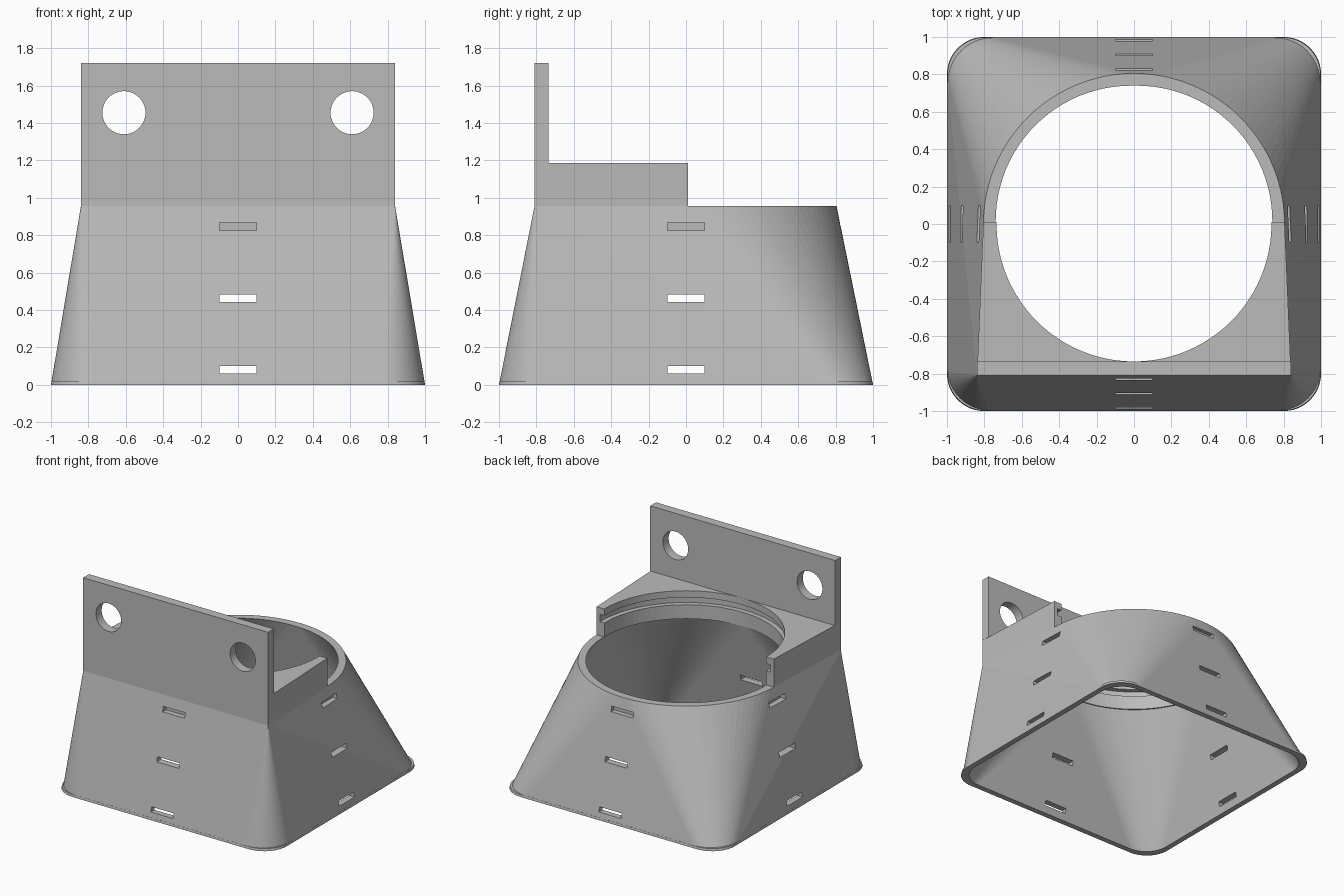
import bpy, bmesh
from math import sin, cos, pi
from mathutils import Matrix

if "Cube" in bpy.data.objects:
    bpy.data.objects.remove(bpy.data.objects["Cube"], do_unlink=True)

SEG = 96                # segments in a full circle
DECK = 0.955            # top of the tapered shell
SHELF = 1.185           # top of the half collar
TOP = 1.72              # top of the mounting plate
BORE, RIM = 0.735, 0.805
FRONT, SIDE = -0.81, 0.84

grey = bpy.data.materials.new("light_grey")
grey.use_nodes = True
grey.diffuse_color = (0.5, 0.5, 0.5, 1)
grey.node_tree.nodes["Principled BSDF"].inputs["Base Color"].default_value = (0.5, 0.5, 0.5, 1)


def finish(bm, name):
    bmesh.ops.recalc_face_normals(bm, faces=bm.faces)
    mesh = bpy.data.meshes.new(name)
    bm.to_mesh(mesh)
    bm.free()
    mesh.materials.append(grey)
    obj = bpy.data.objects.new(name, mesh)
    bpy.context.scene.collection.objects.link(obj)
    return obj


def circle(r, z):
    return [(r * cos(2 * pi * i / SEG), r * sin(2 * pi * i / SEG), z) for i in range(SEG)]


def rounded_square(half, r, z):
    points = []
    for k in range(4):
        for i in range(SEG // 4 + 1):
            a = pi / 2 * (k + i / (SEG // 4))
            sx = 1 if k in (0, 3) else -1
            sy = 1 if k < 2 else -1
            points.append((sx * (half - r) + r * cos(a), sy * (half - r) + r * sin(a), z))
    return points


def hull(name, points):
    bm = bmesh.new()
    verts = [bm.verts.new(p) for p in points]
    bmesh.ops.convex_hull(bm, input=verts, use_existing_faces=False)
    loose = [v for v in bm.verts if not v.link_faces]
    bmesh.ops.delete(bm, geom=loose, context="VERTS")
    bmesh.ops.dissolve_limit(bm, angle_limit=0.002, verts=bm.verts, edges=bm.edges)
    return finish(bm, name)


def box(name, x, y, z):
    bm = bmesh.new()
    bmesh.ops.create_cube(bm, size=1)
    for v in bm.verts:
        v.co = [lim[0] if c < 0 else lim[1] for c, lim in zip(v.co, (x, y, z))]
    return finish(bm, name)


def cylinder(name, r, z0, z1):
    return hull(name, circle(r, z0) + circle(r, z1))


def cut(obj, cutters):
    for cutter in cutters:
        cutter.hide_render = True
        mod = obj.modifiers.new("cut", "BOOLEAN")
        mod.operation, mod.solver, mod.object = "DIFFERENCE", "EXACT", cutter
        bpy.context.view_layer.objects.active = obj
        bpy.ops.object.modifier_apply(modifier=mod.name)
        bpy.data.objects.remove(cutter, do_unlink=True)


def deck_outline(z):
    # Round at the back, square at the front
    return circle(RIM, z) + [(s * SIDE, FRONT, z) for s in (-1, 1)]


# Tapered shell, from a rounded square up to the round deck
shell = hull("tapered_shell", rounded_square(1, 0.23, 0) + deck_outline(DECK))
cavity = hull("cavity", rounded_square(0.957, 0.19, -0.01) + circle(BORE, DECK) + circle(BORE, DECK + 0.02))

# Wall slots: two through slots and one shallow pocket on each side
slots = []
for z0, z1, depth in ((0.06, 0.1, 0.7), (0.443, 0.483, 0.7), (0.825, 0.868, 0.79)):
    for k in range(4):
        slot = box("slot", (depth, 1.1), (-0.1, 0.1), (z0, z1))
        slot.data.transform(Matrix.Rotation(k * pi / 2, 4, "Z"))
        slots.append(slot)
cut(shell, [cavity] + slots)

# Thin lip round the foot
lip = hull("foot_lip", rounded_square(1, 0.2, 0) + rounded_square(0.997, 0.2, 0.02))
cut(lip, [hull("lip_opening", rounded_square(0.957, 0.19, -0.01) + rounded_square(0.954, 0.19, 0.03))])

# Half collar with an inner groove
collar = hull("half_collar", deck_outline(DECK) + deck_outline(SHELF))
cut(collar, [
    box("back_half", (-1, 1), (0.01, 1), (DECK - 0.1, SHELF + 0.1)),
    cylinder("bore", BORE, DECK - 0.1, SHELF + 0.1),
    cylinder("groove", BORE + 0.04, 1.07, 1.13),
])

# Mounting plate with two bolt holes
plate = box("mounting_plate", (-SIDE, SIDE), (FRONT, -BORE), (SHELF, TOP))
holes = []
for side in (-1, 1):
    hole = cylinder("bolt_hole", 0.115, -0.2, 0.2)
    hole.data.transform(Matrix.Translation((side * 0.61, -0.77, 1.455)) @ Matrix.Rotation(pi / 2, 4, "X"))
    holes.append(hole)
cut(plate, holes)
